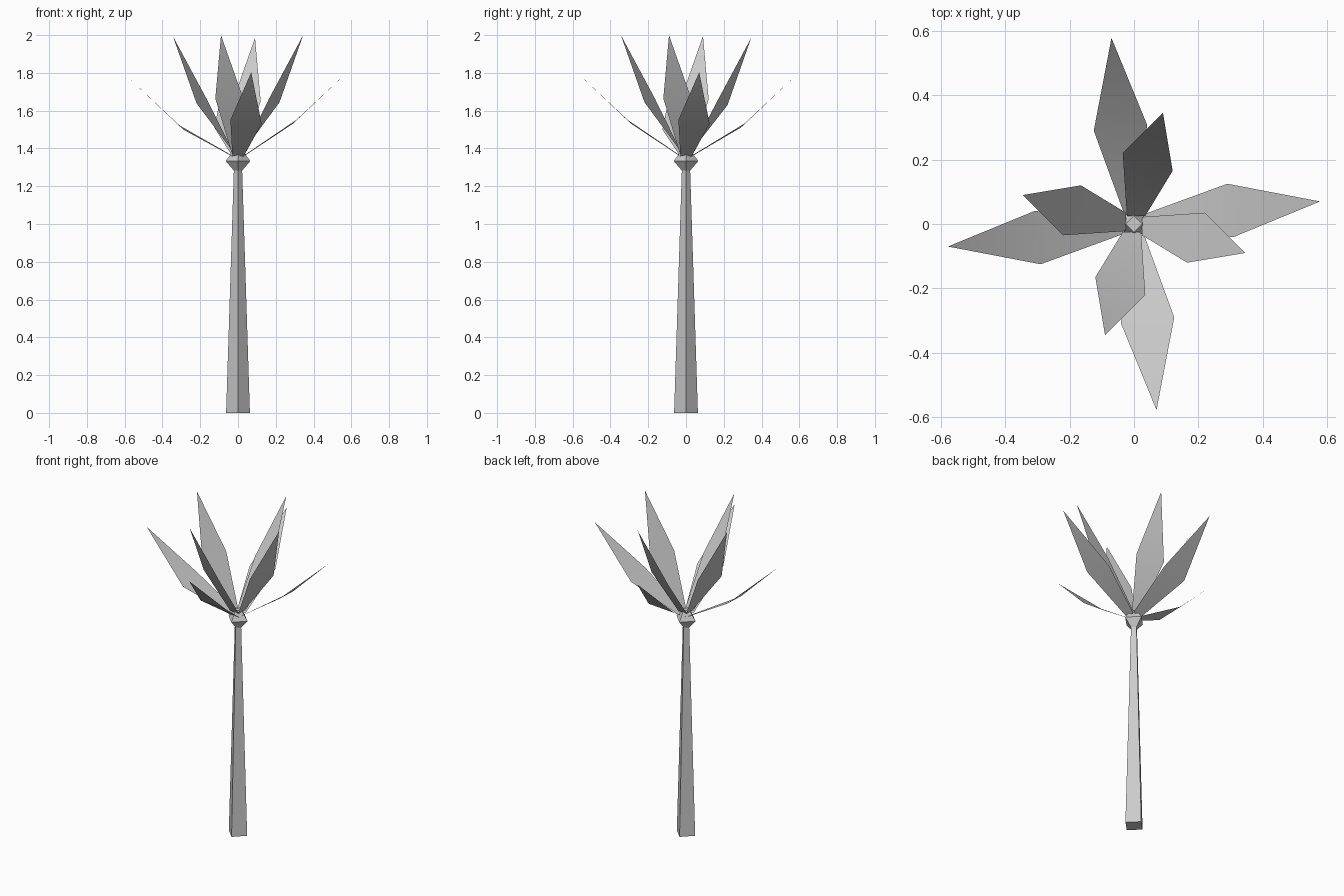
import bpy
from math import cos, sin, pi

if "Cube" in bpy.data.objects:
    bpy.data.objects.remove(bpy.data.objects["Cube"])


def make(name, verts, faces, smooth=False):
    me = bpy.data.meshes.new(name)
    me.from_pydata(verts, [], faces)
    me.update()
    if smooth:
        for p in me.polygons:
            p.use_smooth = True
    ob = bpy.data.objects.new(name, me)
    bpy.context.collection.objects.link(ob)
    return ob


def lathe(name, profile, n=4):
    """Closed low-poly solid from (radius, height) rings."""
    verts = [(r * cos(2 * pi * i / n), r * sin(2 * pi * i / n), z)
             for r, z in profile for i in range(n)]
    faces = [(k * n + i, k * n + (i + 1) % n, (k + 1) * n + (i + 1) % n, (k + 1) * n + i)
             for k in range(len(profile) - 1) for i in range(n)]
    faces.append(tuple(reversed(range(n))))
    faces.append(tuple(range((len(profile) - 1) * n, len(profile) * n)))
    return make(name, verts, faces)


def leaf(name, pts, turn, drop):
    """Pointed leaf: two base, two middle and one tip point, turned about z."""
    c, s = [(1, 0), (0, 1), (-1, 0), (0, -1)][turn]
    weight = (0, 0, 1, 1, 1)
    verts = [(c * x - s * y, s * x + c * y, z - drop * w)
             for (x, y, z), w in zip(pts, weight)]
    return make(name, verts, [(0, 1, 2, 3), (3, 2, 4)], True)


# Tapered square trunk and faceted crown bud
lathe("trunk", [(0.063, 0), (0.022, 1.285)])
lathe("crown_bud", [(0.022, 1.283), (0.065, 1.333), (0.025, 1.39)])

# Wide, low outer leaves and upright inner leaves, four of each
outer = [(0.03, 0.03, 1.358), (0.03, -0.03, 1.362),
         (0.31, -0.04, 1.552), (0.29, 0.125, 1.53), (0.578, 0.07, 1.803)]
inner = [(0.025, 0.022, 1.38), (0.025, -0.035, 1.38),
         (0.165, -0.12, 1.665), (0.22, 0.035, 1.645), (0.345, -0.09, 2.0)]
for i, (d_out, d_in) in enumerate([(0, 0), (0.02, 0.015), (0.03, 0.005), (0, 0)]):
    leaf(f"outer_leaf_{i + 1}", outer, i, d_out)
    leaf(f"inner_leaf_{i + 1}", inner, i, d_in)
